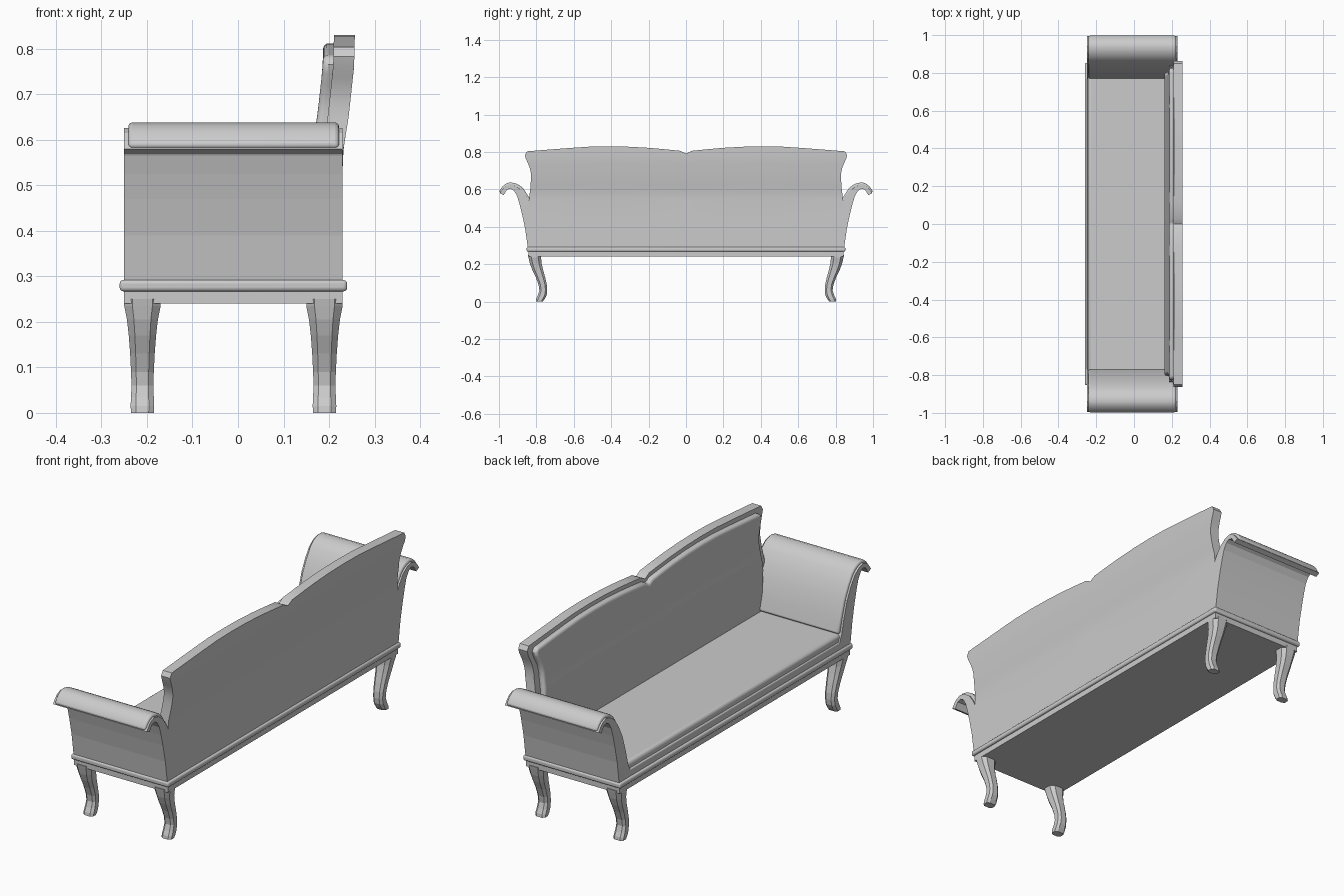
import bpy, bmesh, math
from mathutils import Vector

if "Cube" in bpy.data.objects:
    bpy.data.objects.remove(bpy.data.objects["Cube"])


def finish(name, bm, bevel=0, segs=3, mirror=None, loc=(0, 0, 0), smooth=30):
    bmesh.ops.recalc_face_normals(bm, faces=bm.faces)
    me = bpy.data.meshes.new(name)
    bm.to_mesh(me)
    bm.free()
    ob = bpy.data.objects.new(name, me)
    bpy.context.collection.objects.link(ob)
    ob.location = loc
    bpy.ops.object.select_all(action='DESELECT')
    ob.select_set(True)
    bpy.context.view_layer.objects.active = ob
    if smooth:
        bpy.ops.object.shade_smooth_by_angle(angle=math.radians(smooth))
    if bevel:
        m = ob.modifiers.new("Bevel", 'BEVEL')
        m.width, m.segments = bevel, segs
        m.limit_method, m.angle_limit = 'ANGLE', math.radians(50)
    if mirror:
        m = ob.modifiers.new("Mirror", 'MIRROR')
        m.use_axis = mirror
    return ob


def box(name, x0, x1, hy, z0, z1, **kw):
    bm = bmesh.new()
    bmesh.ops.create_cube(bm, size=1)
    for v in bm.verts:
        v.co = ((x0 + x1) / 2 + v.co.x * (x1 - x0), v.co.y * 2 * hy,
                (z0 + z1) / 2 + v.co.z * (z1 - z0))
    return finish(name, bm, **kw)


def extrude_x(name, pts, x0, x1, **kw):
    bm = bmesh.new()
    f = bm.faces.new([bm.verts.new((x0, y, z)) for y, z in pts])
    g = bmesh.ops.extrude_face_region(bm, geom=[f])['geom']
    bmesh.ops.translate(bm, vec=(x1 - x0, 0, 0),
                        verts=[v for v in g if isinstance(v, bmesh.types.BMVert)])
    return finish(name, bm, **kw)


def interp(table, t):
    for (a, va), (b, vb) in zip(table, table[1:]):
        if t <= b:
            return va + (vb - va) * max(0, t - a) / (b - a)
    return table[-1][1]


# Base frame, moulding, seat rail and seat
box("base_rail", -0.25, 0.23, 0.842, 0.24, 0.275)
box("base_moulding", -0.26, 0.24, 0.852, 0.267, 0.292, bevel=0.008)
box("front_seat_rail", -0.25, -0.20, 0.79, 0.285, 0.325, bevel=0.006)
box("seat", -0.243, 0.19, 0.79, 0.285, 0.356, bevel=0.015, segs=4)

# Scrolled arms
arm = [(.75, .285), (.782, .36), (.797, .42), (.822, .5), (.85, .555), (.878, .595),
       (.91, .618), (.94, .626), (.967, .615), (.984, .597), (.996, .58), (.975, .57),
       (.957, .598), (.938, .604), (.92, .593), (.903, .565), (.891, .525),
       (.877, .47), (.86, .39), (.845, .285)]
extrude_x("arm_frame", arm, -0.25, 0.23, mirror=(False, True, False), smooth=None)

# Padding that follows the inside and top of each arm
pad = [(.768, .36), (.784, .42), (.81, .50), (.838, .556), (.868, .602), (.887, .62),
       (.91, .632), (.94, .638), (.962, .631), (.98, .617), (.993, .6), (1.0, .585)]
under = []
for i, p in enumerate(pad):
    a, b = pad[max(0, i - 1)], pad[min(len(pad) - 1, i + 1)]
    d = Vector((b[0] - a[0], b[1] - a[1])).normalized()
    under.append((p[0] + d.y * .022, p[1] - d.x * .022))
extrude_x("arm_cushion", pad + under[::-1], -0.241, 0.222, bevel=0.009,
          mirror=(False, True, False))

# Double-arched back: half width by height, top by side position, lean by height
WIDTH = [(.28, .83), (.5, .83), (.55, .84), (.6, .832), (.68, .828), (.72, .836),
         (.76, .855), (.782, .862), (.803, .85)]
TOP = [(0, .79), (.03, .806), (.12, .815), (.2, .822), (.31, .828), (.42, .83),
       (.53, .828), (.62, .822), (.74, .813), (.87, .803)]
LEAN = [(.3, 0), (.57, 0), (.65, .013), (.76, .025), (.84, .027)]


def back(name, x0, x1, inset, drop, **kw):
    cols = sorted({s * t for t, _ in TOP[:-1] for s in (1, -1)} | {-.862, .862})
    rows = [0, .25, .5, .56, .63, .7, .76, .82, .87, .92, .96, 1]
    bm = bmesh.new()
    grid = []
    for r in rows:
        line = []
        for c in cols:
            z = .285 + (interp(TOP, abs(c)) - drop - .285) * r
            edge_z = .285 + (.803 - .285) * r
            y = c / .862 * (interp(WIDTH, edge_z) - inset)
            line.append(bm.verts.new((x0 + interp(LEAN, z), y, z)))
        grid.append(line)
    for a, b in zip(grid, grid[1:]):
        for i in range(len(cols) - 1):
            bm.faces.new((a[i], a[i + 1], b[i + 1], b[i]))
    g = bmesh.ops.extrude_face_region(bm, geom=bm.faces[:])['geom']
    bmesh.ops.translate(bm, vec=(x1 - x0, 0, 0),
                        verts=[v for v in g if isinstance(v, bmesh.types.BMVert)])
    return finish(name, bm, **kw)


back("back_frame", 0.184, 0.23, 0, 0)
back("back_cushion", 0.161, 0.20, 0.035, 0.018, bevel=0.012, segs=4)

# Curved legs: height, half width in x, outer y, inner y
RINGS = [(.25, .040, .845, .775), (.235, .040, .842, .775), (.205, .034, .835, .772),
         (.17, .030, .822, .764), (.13, .027, .803, .753), (.09, .025, .788, .744),
         (.06, .024, .784, .742), (.035, .025, .792, .745), (.015, .026, .801, .755),
         (0, .025, .803, .766)]
bm = bmesh.new()
loops = []
for z, hx, yo, yi in RINGS:
    yc, hy = (yo + yi) / 2, (yo - yi) / 2
    k = .55
    ring = [(1, k), (k, 1), (-k, 1), (-1, k), (-1, -k), (-k, -1), (k, -1), (1, -k)]
    loops.append([bm.verts.new((-.2 + hx * a, yc + hy * b, z)) for a, b in ring])
for a, b in zip(loops, loops[1:]):
    for i in range(8):
        j = (i + 1) % 8
        bm.faces.new((a[i], a[j], b[j], b[i]))
bm.faces.new(loops[0])
bm.faces.new(loops[-1])
finish("legs", bm, mirror=(True, True, False), loc=(-0.01, 0, 0), smooth=None)
